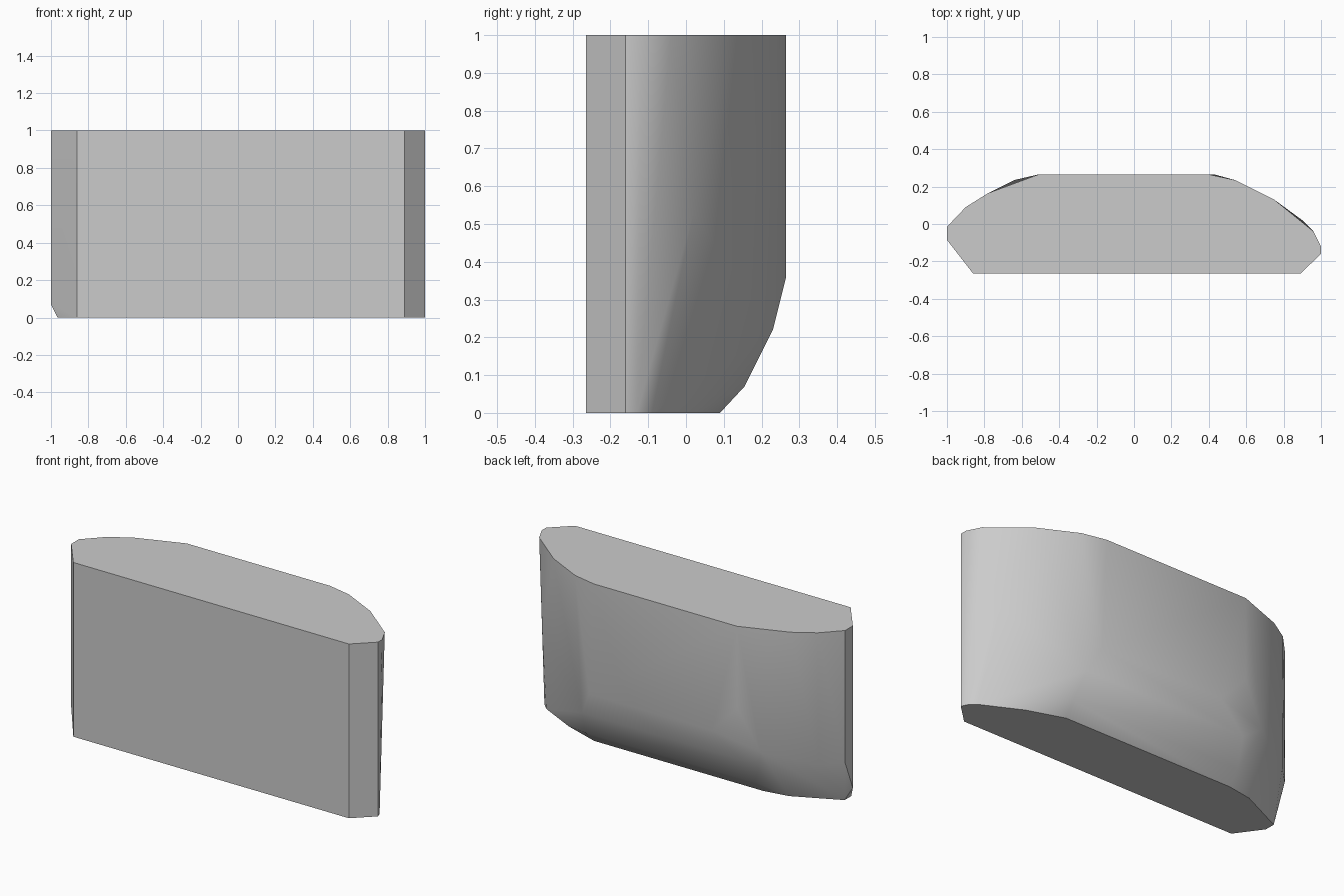
import bpy, bmesh
from math import radians

cube = bpy.data.objects.get("Cube")
if cube:
    bpy.data.objects.remove(cube, do_unlink=True)

# Single flat grey
grey = bpy.data.materials.new("plain_grey")
grey.use_nodes = True
colour = (0.6, 0.6, 0.6, 1)
grey.diffuse_color = colour
grey.node_tree.nodes["Principled BSDF"].inputs["Base Color"].default_value = colour

# Cross-sections: height -> outline points
FRONT = [(-0.86, -0.265), (0.89, -0.265), (1, -0.16)]
sections = {
    1.0: FRONT + [(1, -0.12), (0.96, -0.04), (0.75, 0.13), (0.54, 0.235), (0.4, 0.265),
                  (-0.51, 0.265), (-0.78, 0.165), (-0.9, 0.09), (-1, -0.015), (-1, -0.085)],
    0.53: [(-0.51, 0.265), (0.9, 0.02)],
    0.36: [(0.43, 0.265), (-0.35, 0.265)],
    0.3: [(-0.64, 0.235)],
    0.24: [(-1, -0.015), (-0.9, 0.085)],
    0.22: [(0.5, 0.23), (-0.52, 0.23)],
    0.07: [(0.53, 0.155), (-0.55, 0.155), (-1, -0.085)],
    0.0: FRONT + [(0.99, -0.13), (0.95, -0.09), (0.73, 0.02), (0.52, 0.09),
                  (-0.55, 0.09), (-0.7, 0.065), (-0.965, -0.06), (-0.965, -0.12)],
}

# Wrap the sections in one convex block with flat top, base and front
bm = bmesh.new()
for z, outline in sections.items():
    for x, y in outline:
        bm.verts.new((x, y, z))
hull = bmesh.ops.convex_hull(bm, input=bm.verts[:])
loose = {v for v in hull["geom_interior"] + hull["geom_unused"]
         if isinstance(v, bmesh.types.BMVert) and not v.link_faces}
bmesh.ops.delete(bm, geom=list(loose), context="VERTS")
bmesh.ops.dissolve_limit(bm, angle_limit=radians(1), verts=bm.verts[:], edges=bm.edges[:])
bmesh.ops.recalc_face_normals(bm, faces=bm.faces[:])

mesh = bpy.data.meshes.new("rounded_block")
bm.to_mesh(mesh)
bm.free()
mesh.materials.append(grey)
block = bpy.data.objects.new("rounded_block", mesh)
bpy.context.collection.objects.link(block)

# Smooth the curved back, keep the hard edges
bpy.ops.object.select_all(action="DESELECT")
block.select_set(True)
bpy.context.view_layer.objects.active = block
bpy.ops.object.shade_smooth_by_angle(angle=radians(30))
